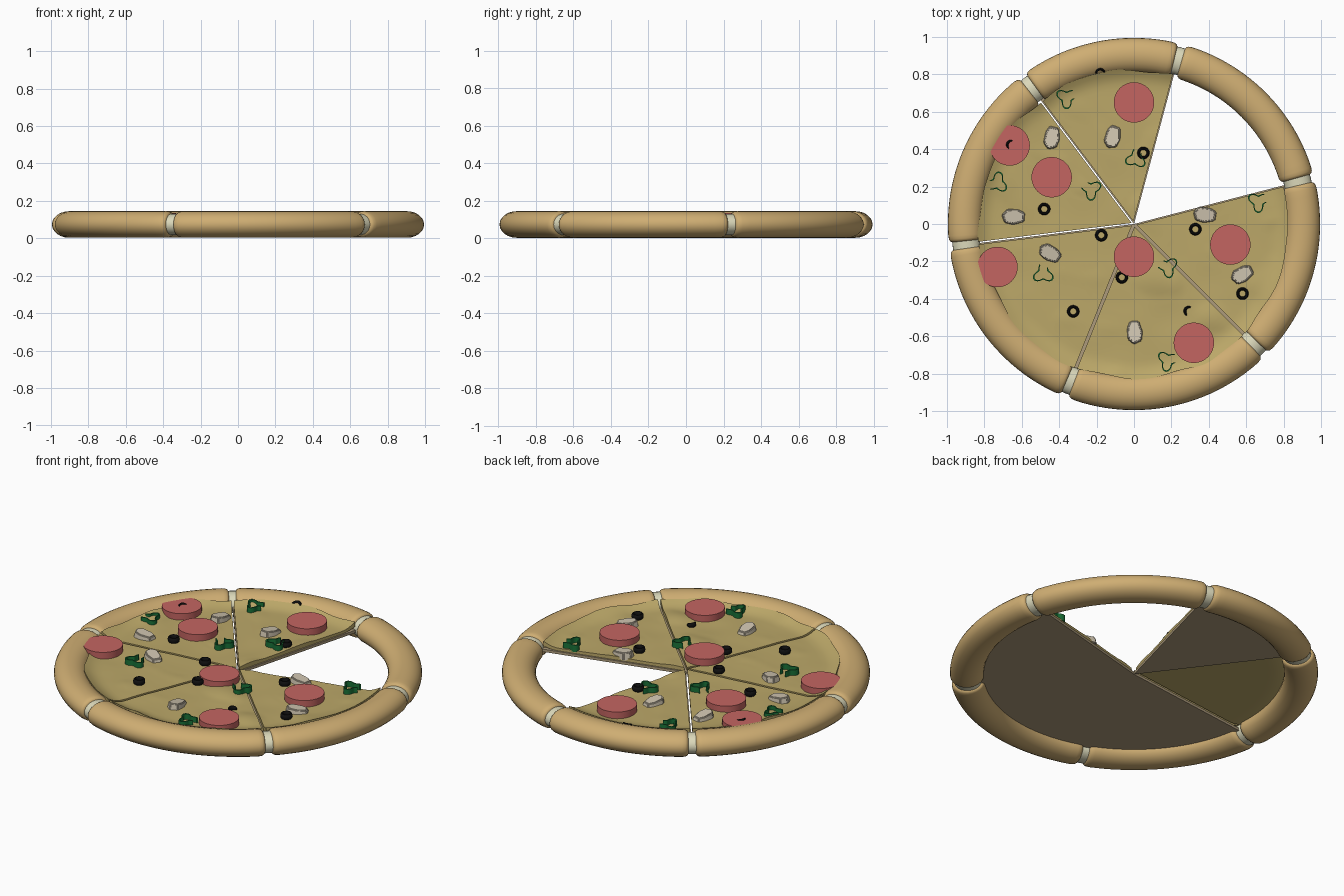
import bpy, bmesh, math
from mathutils import Vector, Matrix, noise

if "Cube" in bpy.data.objects:
    bpy.data.objects.remove(bpy.data.objects["Cube"])

def mat(name, c):
    m = bpy.data.materials.new(name)
    m.diffuse_color = (*c, 1)
    m.use_nodes = True
    m.node_tree.nodes["Principled BSDF"].inputs["Base Color"].default_value = m.diffuse_color
    return m

CRUST = mat("crust", (0.62, 0.42, 0.17))
CRUMB = mat("crumb", (0.72, 0.70, 0.50))
CHEESE = mat("cheese", (0.50, 0.39, 0.14))
DOUGH = mat("dough", (0.42, 0.33, 0.20))
MEAT = mat("pepperoni", (0.55, 0.13, 0.12))
OLIVE = mat("olive", (0.006, 0.006, 0.006))
PEPPER = mat("pepper", (0.01, 0.17, 0.04))
MUSHROOM = mat("mushroom", (0.62, 0.55, 0.43))

def finish(bm, name, material, smooth=40):
    bmesh.ops.recalc_face_normals(bm, faces=bm.faces)
    me = bpy.data.meshes.new(name)
    bm.to_mesh(me)
    bm.free()
    ob = bpy.data.objects.new(name, me)
    bpy.context.collection.objects.link(ob)
    me.materials.append(material)
    bpy.ops.object.select_all(action='DESELECT')
    ob.select_set(True)
    bpy.context.view_layer.objects.active = ob
    bpy.ops.object.shade_smooth_by_angle(angle=math.radians(smooth))
    return ob

def sweep(name, rings, radius, rw, rh, z, material, centre=(0, 0), closed=False, sides=24):
    """Elliptical section swept round an arc; rings = [(angle, section scale)]."""
    bm = bmesh.new()
    loops = []
    for a, s in rings:
        loop = []
        for k in range(sides):
            u = math.tau * k / sides
            r = radius + rw * s * math.cos(u)
            loop.append(bm.verts.new((centre[0] + r * math.cos(a), centre[1] + r * math.sin(a),
                                      z + rh * s * math.sin(u))))
        loops.append(loop)
    pairs = list(zip(loops, loops[1:]))
    if closed:
        pairs.append((loops[-1], loops[0]))
    else:
        bm.faces.new(loops[0])
        bm.faces.new(loops[-1])
    for p, q in pairs:
        for k in range(sides):
            j = (k + 1) % sides
            bm.faces.new((p[k], p[j], q[j], q[k]))
    return finish(bm, name, material, 50)

def wedge(name, a0, a1, rmax, bottom, top, shift, material, nr, na):
    """Pie-slice slab; rmax(angle) and top(x, y) shape the rim and upper surface."""
    bm = bmesh.new()
    mid = (a0 + a1) / 2
    off = Vector((math.cos(mid), math.sin(mid))) * shift
    def point(i, j):
        a = a0 + (a1 - a0) * j / na
        r = rmax(a) * i / nr
        return off.x + r * math.cos(a), off.y + r * math.sin(a)
    def grid(zf):
        tip = bm.verts.new((off.x, off.y, zf(*off)))
        rows = [[bm.verts.new((x, y, zf(x, y))) for x, y in (point(i, j) for j in range(na + 1))]
                for i in range(1, nr + 1)]
        for j in range(na):
            bm.faces.new((tip, rows[0][j], rows[0][j + 1]))
            for i in range(nr - 1):
                bm.faces.new((rows[i][j], rows[i + 1][j], rows[i + 1][j + 1], rows[i][j + 1]))
        return [tip] + [r[0] for r in rows] + rows[-1][1:] + [r[-1] for r in rows[-2::-1]]
    hi, lo = grid(top), grid(bottom)
    for k in range(len(hi)):
        j = (k + 1) % len(hi)
        bm.faces.new((hi[k], hi[j], lo[j], lo[k]))
    return finish(bm, name, material)

# Crust: six rounded segments over a paler inner ring
CUTS = [math.radians(d) for d in (14.5, 75, 127, 187, 248, 315, 374.5)]
for i in range(6):
    a0, a1 = CUTS[i] + 0.022, CUTS[i + 1] - 0.022
    ends = [(0, 0.80), (0.006, 0.91), (0.016, 0.97), (0.035, 1.0)]
    n = 24
    rings = [(a0 + d, s) for d, s in ends]
    rings += [(a0 + 0.035 + (a1 - a0 - 0.07) * k / n, 1.0) for k in range(1, n)]
    rings += [(a1 - d, s) for d, s in reversed(ends)]
    sweep(f"crust_{i+1}", rings, 0.903, 0.092, 0.071, 0.074, CRUST)
sweep("crust_crumb", [(math.tau * k / 96, 1) for k in range(96)], 0.903, 0.074, 0.057, 0.074,
      CRUMB, closed=True)

# Dough bases and cheese sheets; the first slice is gone and the third has no base
def rise(x, y):
    r = math.hypot(x, y)
    return 0.034 * max(0, (r - 0.74) / 0.10) ** 2

def cheese_top(x, y):
    n = noise.noise(Vector((x * 5, y * 5, 3.1)))
    return 0.098 + 0.022 * max(0, n - 0.15) - 0.006 * max(0, -n) + rise(x, y)

def cheese_rim(a):
    return 0.815 + 0.025 * noise.noise(Vector((math.cos(a) * 4, math.sin(a) * 4, 0.7)))

for i in range(1, 6):
    a0, a1 = CUTS[i], CUTS[i + 1]
    if i != 2:
        wedge(f"dough_{i+1}", a0, a1, lambda a: 0.84, lambda x, y: 0.062,
              lambda x, y: 0.078, 0, DOUGH, 1, 16)
    wedge(f"cheese_{i+1}", a0, a1, cheese_rim, lambda x, y: 0.079 + rise(x, y) * 0.6,
          cheese_top, 0.014, CHEESE, 32, 32)

# Pepperoni discs
for i, (x, y) in enumerate([(0, .65), (-.665, .42), (-.44, .25), (-.73, -.23), (0, -.175),
                            (.32, -.635), (.515, -.11)]):
    bm = bmesh.new()
    bmesh.ops.create_cone(bm, cap_ends=True, segments=40, radius1=0.108, radius2=0.108, depth=0.04,
                          matrix=Matrix.Translation((x, y, 0.116)))
    finish(bm, f"pepperoni_{i+1}", MEAT)

# Olive rings, some of them only partly showing (start and end in degrees)
OLIVES = [(.05, .38), (-.48, .08), (-.175, -.06), (-.065, -.285), (-.325, -.467), (.328, -.028),
          (.58, -.372)]
for i, (x, y) in enumerate(OLIVES):
    sweep(f"olive_{i+1}", [(math.tau * k / 24, 1) for k in range(24)], 0.025, 0.008, 0.016, 0.115,
          OLIVE, (x, y), True, 10)
for i, (x, y, z, s) in enumerate([(-.18, .805, .122, 10), (-.655, .422, .128, 70), (.295, -.467, .108, 70)]):
    sweep(f"olive_piece_{i+1}", [(math.radians(s + k * 10), 0.5 + 0.5 * math.sin(math.pi * k / 17))
                                 for k in range(18)], 0.023, 0.008, 0.016, z, OLIVE, (x, y), False, 10)

# Three-lobed open pepper strips
for i, (x, y, rot) in enumerate([(-.36, .675, 30), (.01, .35, 80), (-.73, .22, 200), (-.23, .185, 150),
                                 (-.485, -.265, 90), (.18, -.23, 160), (.18, -.73, 20), (.665, .12, 30)]):
    bm = bmesh.new()
    prev = None
    for k in range(41):
        t = math.radians(20 + 305 * k / 40)
        r = 0.043 + 0.014 * math.cos(3 * t)
        a = t + math.radians(rot)
        quad = [bm.verts.new((x + (r + d) * math.cos(a), y + (r + d) * math.sin(a), z))
                for d, z in ((-.004, .09), (.004, .09), (.004, .13), (-.004, .13))]
        if prev:
            for m in range(4):
                bm.faces.new((prev[m], prev[(m + 1) % 4], quad[(m + 1) % 4], quad[m]))
        else:
            bm.faces.new(quad)
        prev = quad
    bm.faces.new(prev)
    finish(bm, f"pepper_{i+1}", PEPPER)

# Mushroom chunks
SHAPE = [(-.05, -.035), (.0, -.046), (.062, -.03), (.066, .022), (.03, .04), (-.035, .042), (-.066, .01)]
for i, (x, y, rot) in enumerate([(-.44, .46, 80), (-.115, .465, 75), (-.645, .04, 0), (-.45, -.155, -30),
                                 (.003, -.58, 95), (.378, .05, -5), (.578, -.27, 30)]):
    bm = bmesh.new()
    lo = [bm.verts.new((px, py, 0.085)) for px, py in SHAPE]
    hi = [bm.verts.new((px * .85, py * .85, 0.125 - px * 0.12)) for px, py in SHAPE]
    bm.faces.new(lo)
    bm.faces.new(hi)
    for k in range(7):
        j = (k + 1) % 7
        bm.faces.new((lo[k], lo[j], hi[j], hi[k]))
    bmesh.ops.bevel(bm, geom=bm.edges[:], offset=0.005, segments=2, affect='EDGES')
    ob = finish(bm, f"mushroom_{i+1}", MUSHROOM, 35)
    ob.location = (x, y, 0)
    ob.rotation_euler.z = math.radians(rot)
